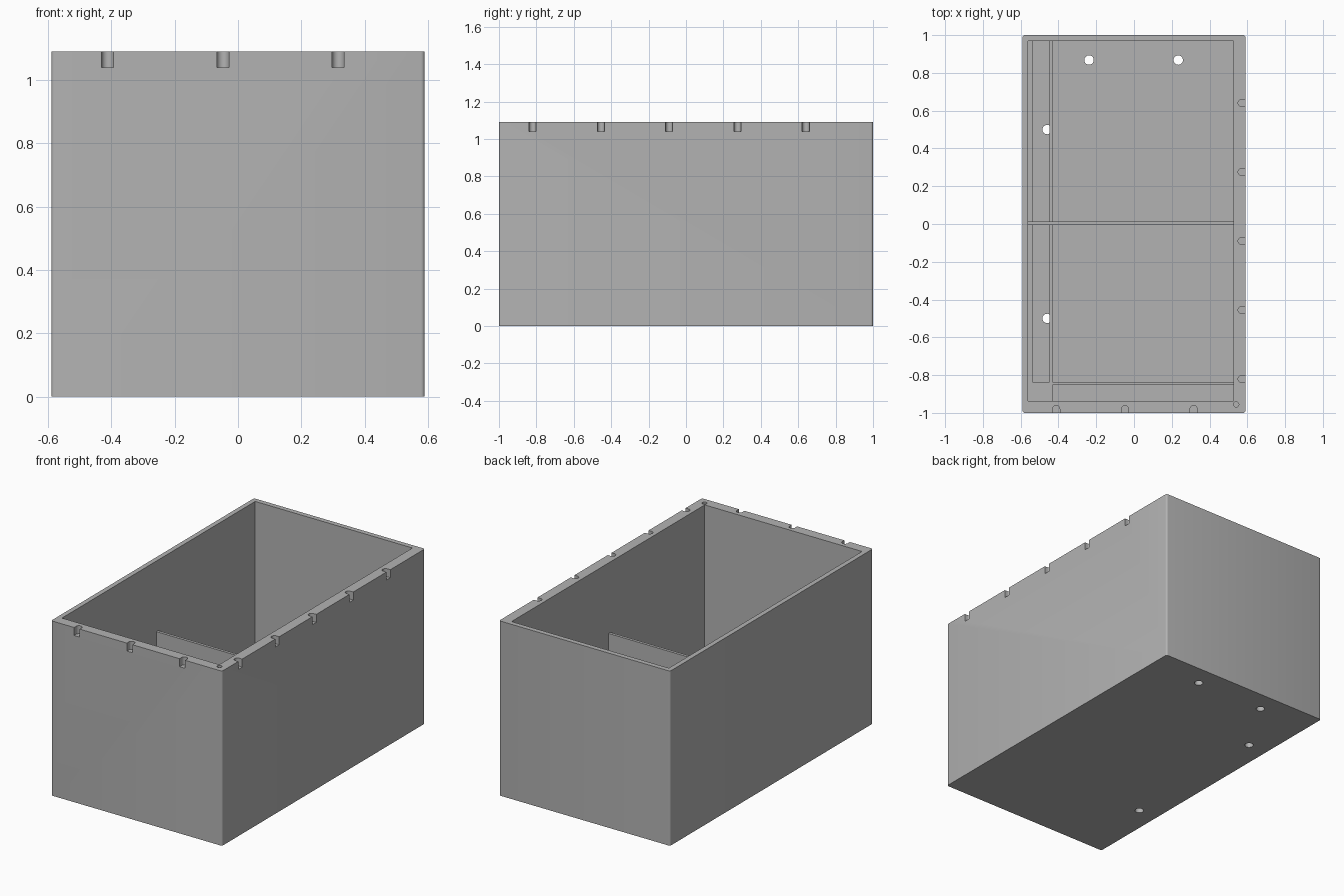
import bpy, bmesh
from math import cos, sin, pi, radians

cube = bpy.data.objects.get("Cube")
if cube:
    bpy.data.objects.remove(cube, do_unlink=True)

grey = bpy.data.materials.new("plain grey")
grey.use_nodes = True
color = (0.45, 0.45, 0.45, 1)
grey.diffuse_color = color
grey.node_tree.nodes["Principled BSDF"].inputs["Base Color"].default_value = color

# Main dimensions
HX, HY, TOP, FLOOR = 0.59, 1.0, 1.09, 0.03
LEFT, RIGHT, FRONT, BACK = -0.56, 0.526, -0.936, 0.969
LEDGE, DIVIDER = 0.12, 0.65


def prism(bm, points, z0, z1):
    """Extrude a counter-clockwise outline from z0 to z1."""
    face = bm.faces.new([bm.verts.new((x, y, z0)) for x, y in points])
    side = bmesh.ops.extrude_face_region(bm, geom=[face])["geom"]
    moved = [v for v in side if isinstance(v, bmesh.types.BMVert)]
    bmesh.ops.translate(bm, vec=(0, 0, z1 - z0), verts=moved)


def rect(x0, x1, y0, y1):
    return [(x0, y0), (x1, y0), (x1, y1), (x0, y1)]


def circle(x, y, r, n=24):
    return [(x + r * cos(2 * pi * i / n), y + r * sin(2 * pi * i / n)) for i in range(n)]


def finish(bm, name):
    bmesh.ops.recalc_face_normals(bm, faces=bm.faces)
    mesh = bpy.data.meshes.new(name)
    bm.to_mesh(mesh)
    bm.free()
    mesh.materials.append(grey)
    obj = bpy.data.objects.new(name, mesh)
    bpy.context.collection.objects.link(obj)
    return obj


def block(name, outline, z0, z1):
    bm = bmesh.new()
    prism(bm, outline, z0, z1)
    return finish(bm, name)


def notch(u, side, r=0.019, n=12):
    """Round-backed slot open to the outer wall."""
    arc = [(-r * sin(pi * i / n), r * cos(pi * i / n)) for i in range(n + 1)]
    shape = arc + [(0.05, -r), (0.05, r)]
    if side == "x":
        return [(HX - 0.02 + a, u + b) for a, b in shape]
    return [(u - b, -HY + 0.02 - a) for a, b in shape]


# Outer shell with rounded upright corners
bm = bmesh.new()
prism(bm, rect(-HX, HX, -HY, HY), 0, TOP)
upright = [e for e in bm.edges if abs(e.verts[0].co.z - e.verts[1].co.z) > 0.5]
bmesh.ops.bevel(bm, geom=upright, offset=0.012, segments=4, profile=0.5, affect="EDGES")
shell = finish(bm, "box_shell")

# Cutter: cavity, floor holes, rim notches and pin hole
bm = bmesh.new()
prism(bm, rect(LEFT, RIGHT, FRONT, BACK), FLOOR, TOP + 0.1)
for i in range(5):
    prism(bm, notch(-0.82 + 0.365 * i, "x"), 1.04, TOP + 0.1)
for i in range(3):
    prism(bm, notch(-0.412 + 0.364 * i, "y"), 1.04, TOP + 0.1)
prism(bm, circle(0.541, -0.955, 0.014), 1.04, TOP + 0.1)
for x, y in ((-0.238, 0.868), (0.234, 0.868), (-0.46, 0.5), (-0.46, -0.5)):
    prism(bm, circle(x, y, 0.025), -0.1, FLOOR + 0.02)
cutter = finish(bm, "cutter")
cutter.hide_render = True

cut = shell.modifiers.new("cut", "BOOLEAN")
cut.operation = "DIFFERENCE"
cut.solver = "EXACT"
cut.use_self = True
cut.object = cutter
bpy.context.view_layer.objects.active = shell
shell.select_set(True)
bpy.ops.object.modifier_apply(modifier="cut")
bpy.data.objects.remove(cutter, do_unlink=True)
bpy.ops.object.shade_smooth_by_angle(angle=radians(30))

# Low walls around the side and front channels
block("side_ledge", rect(LEFT, -0.538, -0.836, BACK), FLOOR, LEDGE)
block("corner_ledge", rect(LEFT, -0.431, FRONT, -0.836), FLOOR, LEDGE)
block("side_channel_wall", rect(-0.447, -0.431, -0.836, BACK), FLOOR, LEDGE)
block("front_channel_wall", rect(-0.431, RIGHT, -0.852, -0.836), FLOOR, LEDGE)

# Tall divider across the middle
block("middle_divider", rect(LEFT, RIGHT, -0.006, 0.012), FLOOR, DIVIDER)
